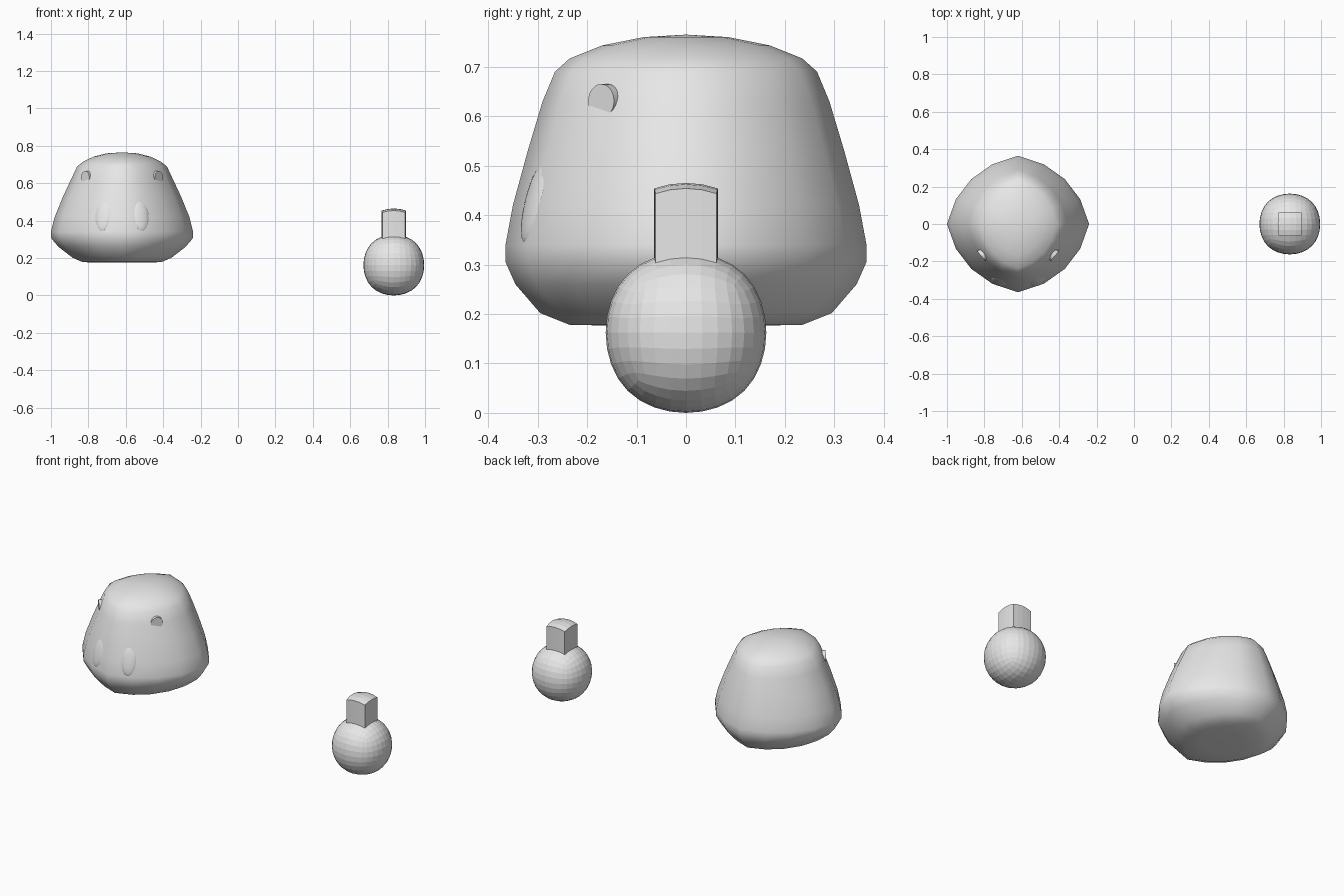
import bpy, bmesh, math
from mathutils import Matrix, Vector

if "Cube" in bpy.data.objects:
    bpy.data.objects.remove(bpy.data.objects["Cube"])

grey = bpy.data.materials.new("plain_grey")
grey.use_nodes = True
grey.diffuse_color = (0.8, 0.8, 0.8, 1)
grey.node_tree.nodes["Principled BSDF"].inputs["Base Color"].default_value = (0.8, 0.8, 0.8, 1)

HEAD_X = -0.62
BALL_X, BALL_R = 0.833, 0.1625
SEGMENTS = 16


def finish(bm, name, smooth):
    bmesh.ops.recalc_face_normals(bm, faces=bm.faces)
    for f in bm.faces:
        f.smooth = smooth
    mesh = bpy.data.meshes.new(name)
    bm.to_mesh(mesh)
    bm.free()
    mesh.materials.append(grey)
    obj = bpy.data.objects.new(name, mesh)
    bpy.context.collection.objects.link(obj)
    return obj


# Head: soft diamond rings stacked from the flat base to the domed top (x, y, z)
rings = [(0.12, 0.12, 0.176), (0.21, 0.235, 0.178), (0.265, 0.295, 0.202),
         (0.34, 0.345, 0.26), (0.378, 0.365, 0.305), (0.38, 0.365, 0.34),
         (0.36, 0.35, 0.42), (0.315, 0.32, 0.53), (0.268, 0.29, 0.63),
         (0.24, 0.265, 0.69), (0.205, 0.235, 0.717), (0.15, 0.17, 0.743),
         (0.08, 0.085, 0.76)]
bm = bmesh.new()
loops = []
for rx, ry, z in rings:
    loop = []
    for i in range(SEGMENTS):
        a = math.tau * i / SEGMENTS
        r = 1 - 0.07 * abs(math.sin(2 * a)) ** 0.8
        loop.append(bm.verts.new((HEAD_X + rx * r * math.cos(a), ry * r * math.sin(a), z)))
    loops.append(loop)
for low, high in zip(loops, loops[1:]):
    for i in range(SEGMENTS):
        j = (i + 1) % SEGMENTS
        bm.faces.new((low[i], low[j], high[j], high[i]))
for loop, z in ((loops[0], 0.175), (loops[-1], 0.765)):
    pole = bm.verts.new((HEAD_X, 0, z))
    for i in range(SEGMENTS):
        bm.faces.new((loop[i], loop[(i + 1) % SEGMENTS], pole))
finish(bm, "head", True)

for side, label in ((1, "left"), (-1, "right")):
    # Nostrils: flattened ovals leaning back against the sloping face
    bm = bmesh.new()
    bmesh.ops.create_uvsphere(bm, u_segments=24, v_segments=12, radius=1)
    place = (Matrix.Translation((HEAD_X + side * 0.1, -0.303, 0.428))
             @ Matrix.Rotation(side * math.radians(20), 4, "Z")
             @ Matrix.Rotation(math.radians(-15), 4, "X")
             @ Matrix.Diagonal((0.046, 0.017, 0.089, 1)))
    bmesh.ops.transform(bm, matrix=place, verts=bm.verts)
    finish(bm, label + "_nostril", True)

    # Eyes: upright discs whose upper edge stands out of the head
    bm = bmesh.new()
    bmesh.ops.create_cone(bm, cap_ends=True, segments=24, radius1=0.034, radius2=0.034, depth=0.03)
    place = (Matrix.Translation((HEAD_X + side * 0.185, -0.162, 0.631))
             @ Matrix.Rotation(side * math.radians(50), 4, "Z")
             @ Matrix.Rotation(math.radians(90), 4, "X"))
    bmesh.ops.transform(bm, matrix=place, verts=bm.verts)
    eye = finish(bm, label + "_eye", True)
    eye.data.set_sharp_from_angle(angle=math.radians(40))

# Ball: a subdivided cube, with the middle of its top drawn up into a square stem
bpy.ops.mesh.primitive_cube_add(size=2)
ball = bpy.context.object
sub = ball.modifiers.new("round", "SUBSURF")
sub.levels = 3
bpy.ops.object.modifier_apply(modifier="round")
bm = bmesh.new()
bm.from_mesh(ball.data)
old_mesh = ball.data
bpy.data.objects.remove(ball)
bpy.data.meshes.remove(old_mesh)
size = BALL_R / max(v.co.z for v in bm.verts)
bmesh.ops.scale(bm, vec=(size, size, size), verts=bm.verts)

cap = []
for f in bm.faces:
    c = f.calc_center_median()
    if c.z > 0 and max(abs(c.x), abs(c.y)) < 0.4 * BALL_R:
        cap.append(f)
lifted = bmesh.ops.extrude_face_region(bm, geom=cap)["geom"]
bmesh.ops.delete(bm, geom=[f for f in cap if f.is_valid], context="FACES")
top_verts = [g for g in lifted if isinstance(g, bmesh.types.BMVert)]
bmesh.ops.translate(bm, vec=(0, 0, 0.14), verts=top_verts)
bmesh.ops.translate(bm, vec=Vector((BALL_X, 0, BALL_R)), verts=bm.verts)
finish(bm, "ball_with_stem", False)
